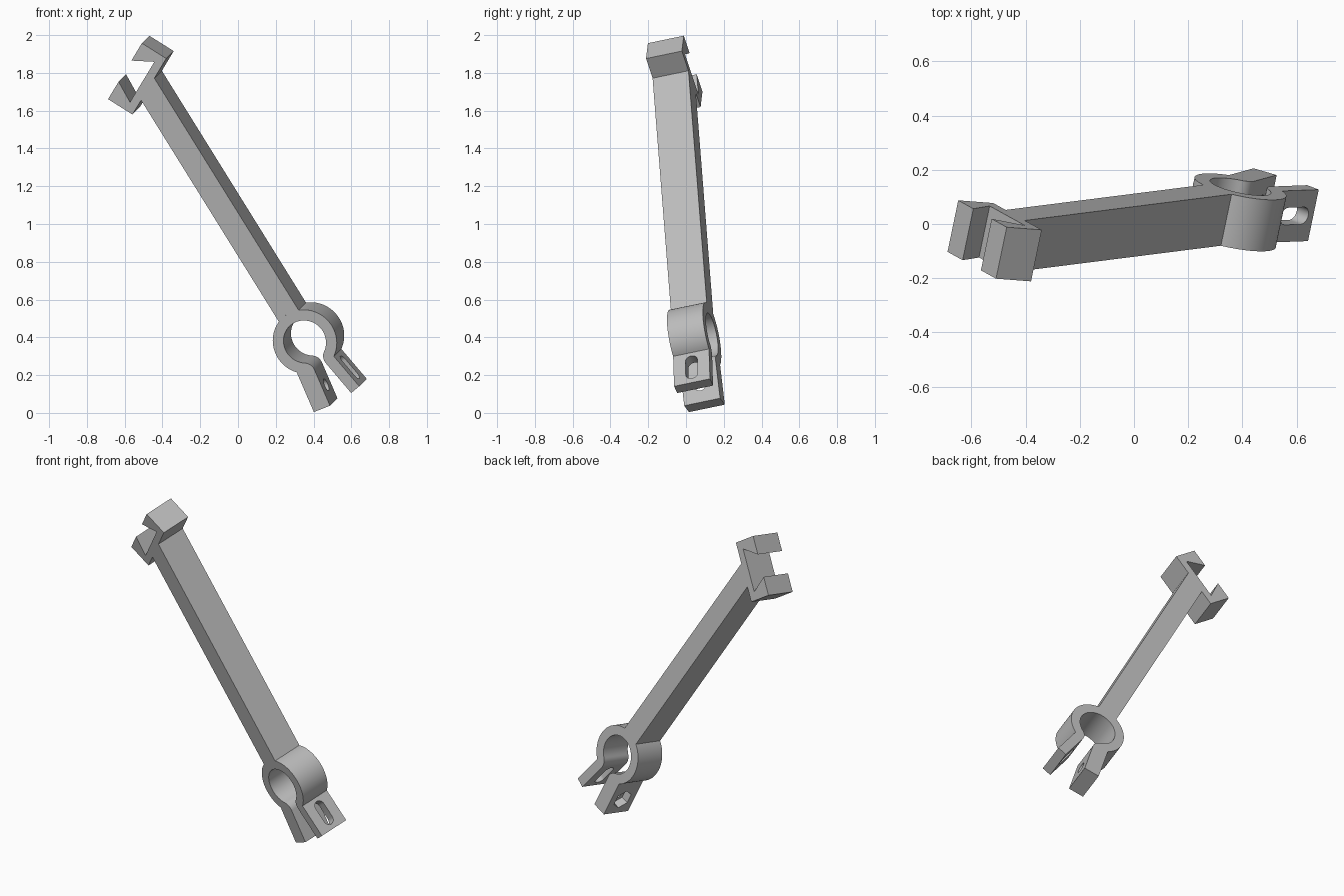
import bpy, bmesh
from math import sin, cos, pi, radians, atan2, hypot, acos
from mathutils import Vector, Matrix

cube = bpy.data.objects.get("Cube")
if cube:
    bpy.data.objects.remove(cube)

grey = bpy.data.materials.new("grey_plastic")
grey.use_nodes = True
colour = (0.5, 0.5, 0.5, 1)
grey.diffuse_color = colour
grey.node_tree.nodes["Principled BSDF"].inputs["Base Color"].default_value = colour

# Tilted frame of the whole part: width, depth and length axes
depth_axis = Vector((0.2, 0.96, 0.2)).normalized()
length_axis = Vector((-0.526, -0.063, 0.848))
width_axis = depth_axis.cross(length_axis).normalized()
length_axis = width_axis.cross(depth_axis)
FRAME = Matrix.Translation((0, 0.1, 0)) @ Matrix(
    (width_axis, depth_axis, length_axis)).transposed().to_4x4()

DEPTH = 0.198
CENTRE = Vector((0.519, 0.143))          # clamp bore centre
OUTER, BORE, WALL = 0.173, 0.115, 0.058
HALF_ARM = 0.063


def prism(name, points, push):
    """Extrude a closed outline of 3D points along a vector."""
    bm = bmesh.new()
    face = bm.faces.new([bm.verts.new(p) for p in points])
    new = bmesh.ops.extrude_face_region(bm, geom=[face])["geom"]
    bmesh.ops.translate(bm, vec=push, verts=[g for g in new if isinstance(g, bmesh.types.BMVert)])
    bmesh.ops.recalc_face_normals(bm, faces=bm.faces)
    mesh = bpy.data.meshes.new(name)
    bm.to_mesh(mesh)
    bm.free()
    mesh.materials.append(grey)
    obj = bpy.data.objects.new(name, mesh)
    bpy.context.collection.objects.link(obj)
    obj.matrix_world = FRAME
    return obj


def plate(name, outline):
    return prism(name, [(p[0], 0, p[1]) for p in outline], (0, DEPTH, 0))


def arc(centre, radius, start, end, steps):
    return [centre + radius * Vector((cos(t), sin(t)))
            for t in (start + (end - start) * i / steps for i in range(steps + 1))]


def mirrored(p):
    return Vector((2 * CENTRE.x - p.x, p.y))


# Head: dovetail jaw turned against the arm
turn = radians(27)
head_origin = Vector((0.374, 1.647))
q, r = Vector((cos(turn), sin(turn))), Vector((-sin(turn), cos(turn)))
half = [(0, 0), (0, 0.153), (0.112, 0.153), (0.05, 0.045)]
jaw = half + [(0.36 - x, y) for x, y in reversed(half)]
plate("dovetail_jaw", [head_origin + q * x + r * y for x, y in jaw])

# Arm: sits on the clamp ring and ends at the slanted jaw base
spread = acos(HALF_ARM / OUTER)


def jaw_base(x):
    return Vector((x, head_origin.y + (x - head_origin.x) * q.y / q.x))


plate("arm", arc(CENTRE, OUTER, pi - spread, spread, 10)
      + [jaw_base(CENTRE.x + HALF_ARM), jaw_base(CENTRE.x - HALF_ARM)])

# Clamp: split ring with two splayed ears, the left one thicker
splay = radians(8.8)
LEG, THICK = 0.208, 0.095
knee = CENTRE + Vector((0.0935, -0.1455))
down = Vector((sin(splay), -cos(splay)))
inward = Vector((-cos(splay), -sin(splay)))
knee_angle = atan2(-0.1455, 0.0935)
fillet = arc(knee, WALL, pi + splay, pi + knee_angle, 10)     # ear to bore
inner_end = knee + inward * WALL + down * LEG
outer_end = knee + down * LEG
thick_end = inner_end - inward * THICK
# where the thick ear's outside meets the ring
start = thick_end - CENTRE
along = start.dot(down)
reach = along - (along ** 2 - start.length_squared + OUTER ** 2) ** 0.5
thick_top = thick_end - down * reach
thick_angle = pi - atan2(thick_top.y - CENTRE.y, thick_top.x - CENTRE.x)

outline = arc(CENTRE, OUTER, knee_angle, thick_angle, 64)
outline += [mirrored(thick_end), mirrored(inner_end)]
outline += [mirrored(p) for p in fillet]
outline += arc(CENTRE, BORE, pi - knee_angle, knee_angle, 56)[1:-1]
outline += fillet[::-1] + [inner_end, outer_end]
clamp = plate("split_clamp", outline)


def cut(base, along_dir, through, outline2d, length):
    """Cut a hole drawn on an ear face: first axis along the ear, second in depth."""
    a = Vector((along_dir.x, 0, along_dir.y))
    n = Vector((through.x, 0, through.y))
    o = Vector((base.x, DEPTH / 2, base.y)) - n * 0.02
    tool = prism("cutter", [o + a * p.x + Vector((0, p.y, 0)) for p in outline2d], n * (length + 0.02))
    tool.hide_render = True
    mod = clamp.modifiers.new("cut", "BOOLEAN")
    mod.operation, mod.solver, mod.object = "DIFFERENCE", "EXACT", tool
    bpy.context.view_layer.objects.active = clamp
    bpy.ops.object.modifier_apply(modifier=mod.name)
    bpy.data.objects.remove(tool)


# Long slot in the thin ear
slot = (arc(Vector((0.045, 0)), 0.033, -pi / 2, pi / 2, 12)
        + arc(Vector((-0.045, 0)), 0.033, pi / 2, 3 * pi / 2, 12))
cut(outer_end - down * 0.107, down, inward, slot, 0.08)

# Bolt hole and hexagonal nut pocket in the thick ear
left_down, left_in = Vector((-down.x, down.y)), Vector((-inward.x, inward.y))
nut_base = mirrored(thick_end) - left_down * 0.1
origin = Vector((0, 0))
cut(nut_base, left_down, left_in, arc(origin, 0.033, 0, 2 * pi, 24)[:-1], 0.12)
cut(nut_base, left_down, left_in, arc(origin, 0.062, 0, 2 * pi, 6)[:-1], 0.05)

# Smooth the round walls, keep the corners crisp
bpy.ops.object.select_all(action="DESELECT")
clamp.select_set(True)
bpy.context.view_layer.objects.active = clamp
bpy.ops.object.shade_smooth_by_angle(angle=radians(25))
